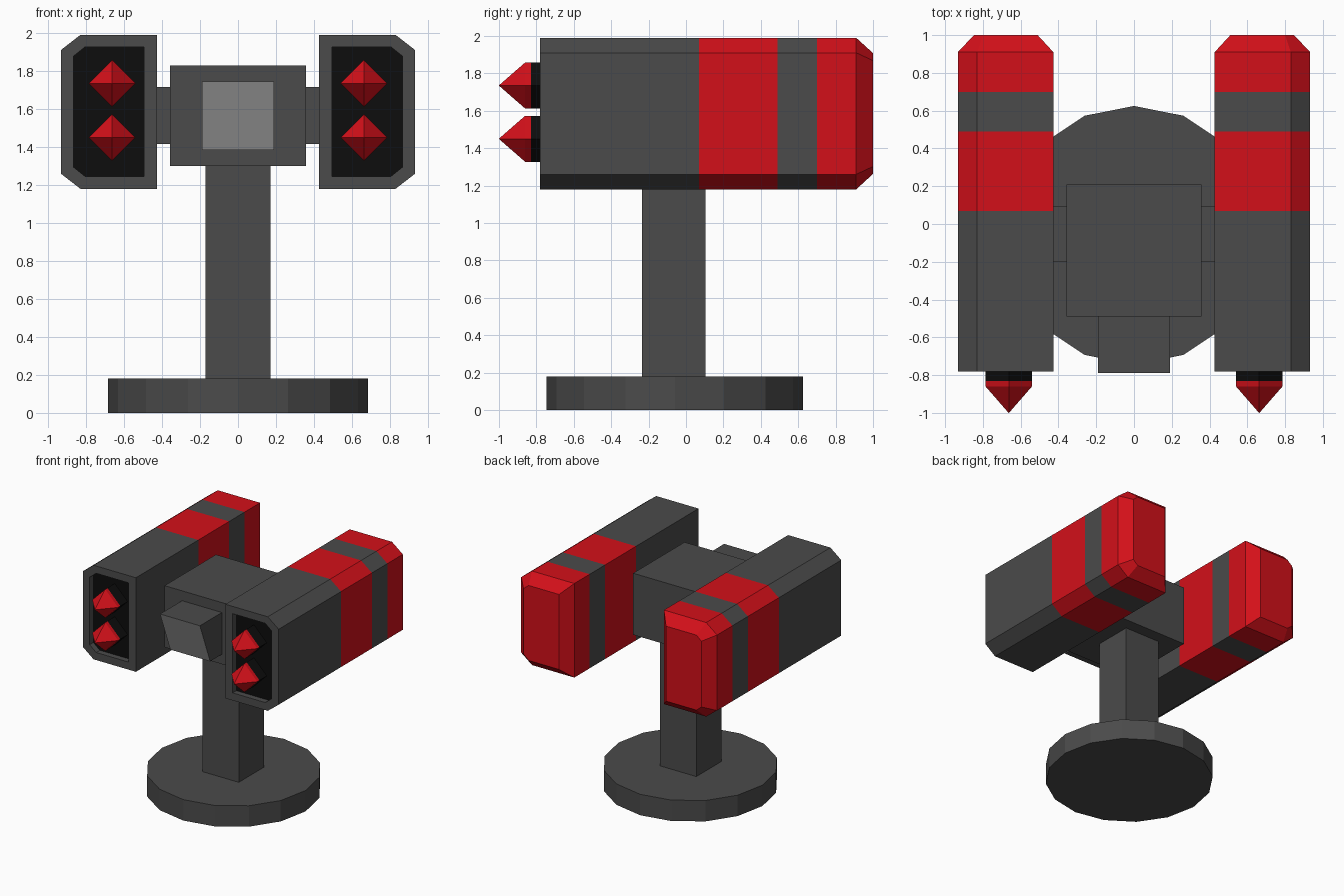
import bpy, bmesh, math

if "Cube" in bpy.data.objects:
    bpy.data.objects.remove(bpy.data.objects["Cube"])


def material(name, rgb):
    m = bpy.data.materials.new(name)
    m.diffuse_color = (*rgb, 1)
    m.use_nodes = True
    m.node_tree.nodes["Principled BSDF"].inputs["Base Color"].default_value = m.diffuse_color
    return m


DARK = material("dark_grey", (0.07, 0.07, 0.07))
LIGHT = material("light_grey", (0.36, 0.36, 0.36))
RED = material("red", (0.65, 0.005, 0.01))
BLACK = material("black", (0.004, 0.004, 0.004))


def finish(name, bm, mats, mirror=False):
    bmesh.ops.recalc_face_normals(bm, faces=bm.faces)
    me = bpy.data.meshes.new(name)
    bm.to_mesh(me)
    bm.free()
    for m in mats:
        me.materials.append(m)
    ob = bpy.data.objects.new(name, me)
    bpy.context.collection.objects.link(ob)
    if mirror:
        ob.modifiers.new("Mirror", 'MIRROR').use_axis = (True, False, False)
    return ob


def loft(bm, rings, mats):
    """Skin equal-length rings; mats = start cap, each segment, end cap."""
    vs = [[bm.verts.new(p) for p in r] for r in rings]
    n = len(vs[0])
    bm.faces.new(vs[0]).material_index = mats[0]
    for a, b, m in zip(vs, vs[1:], mats[1:]):
        for i in range(n):
            j = (i + 1) % n
            bm.faces.new((a[i], a[j], b[j], b[i])).material_index = m
    bm.faces.new(vs[-1]).material_index = mats[-1]


def box(name, x0, x1, y0, y1, z0, z1, mirror=False):
    bm = bmesh.new()
    rings = [[(x0, y0, z), (x1, y0, z), (x1, y1, z), (x0, y1, z)] for z in (z0, z1)]
    loft(bm, rings, [0, 0, 0])
    return finish(name, bm, [DARK], mirror)


# Round base, 16 sides
bm = bmesh.new()
bmesh.ops.create_cone(bm, cap_ends=True, segments=16, radius1=0.685, radius2=0.685, depth=0.18)
bmesh.ops.translate(bm, verts=bm.verts, vec=(0, -0.06, 0.09))
finish("base", bm, [DARK])

# Post, head and side arms
box("post", -0.172, 0.172, -0.235, 0.105, 0.18, 1.30)
box("head", -0.357, 0.357, -0.49, 0.21, 1.30, 1.83)
box("side_arm", 0.357, 0.43, -0.20, 0.095, 1.415, 1.715, mirror=True)

# Sensor block with a light front face that leans back at the bottom
sensor = box("sensor", -0.19, 0.19, -0.79, -0.49, 1.385, 1.745)
sensor.data.materials.append(LIGHT)
for v in sensor.data.vertices:
    if v.co.y < -0.7 and v.co.z < 1.5:
        v.co.y = -0.65
sensor.data.update()
for f in sensor.data.polygons:
    if f.normal.y < -0.5:
        f.material_index = 1


# Launcher pods: six-sided section, recessed front, tapered red back
def section(y, x0, x1, xc, z0, z1, c):
    return [(x, y, z) for x, z in ((x0, z0), (xc, z0), (x1, z0 + c),
                                   (x1, z1 - c), (xc, z1), (x0, z1))]


outer = (0.427, 0.933, 0.83, 1.18, 1.99, 0.08)
mouth = (0.495, 0.867, 0.805, 1.245, 1.927, 0.05)
tail = (0.51, 0.847, 0.80, 1.262, 1.908, 0.04)
rings = [section(-0.73, *mouth), section(-0.78, *mouth)]
rings += [section(y, *outer) for y in (-0.78, 0.07, 0.49, 0.70, 0.91)]
rings.append(section(1.0, *tail))
bm = bmesh.new()
loft(bm, rings, [2, 0, 0, 0, 1, 0, 1, 1, 1])
finish("launcher_pod", bm, [DARK, RED, BLACK], mirror=True)

# Missiles: four-sided, black body and red pointed nose
bm = bmesh.new()
for zc in (1.45, 1.735):
    rings = []
    for y, r in ((-0.73, 0.123), (-0.83, 0.123), (-0.86, 0.123), (-1.0, 0.001)):
        rings.append([(0.663 + r * math.cos(k * math.pi / 2), y,
                       zc + r * math.sin(k * math.pi / 2)) for k in range(4)])
    loft(bm, rings, [1, 1, 0, 0, 0])
finish("missiles", bm, [RED, BLACK], mirror=True)
